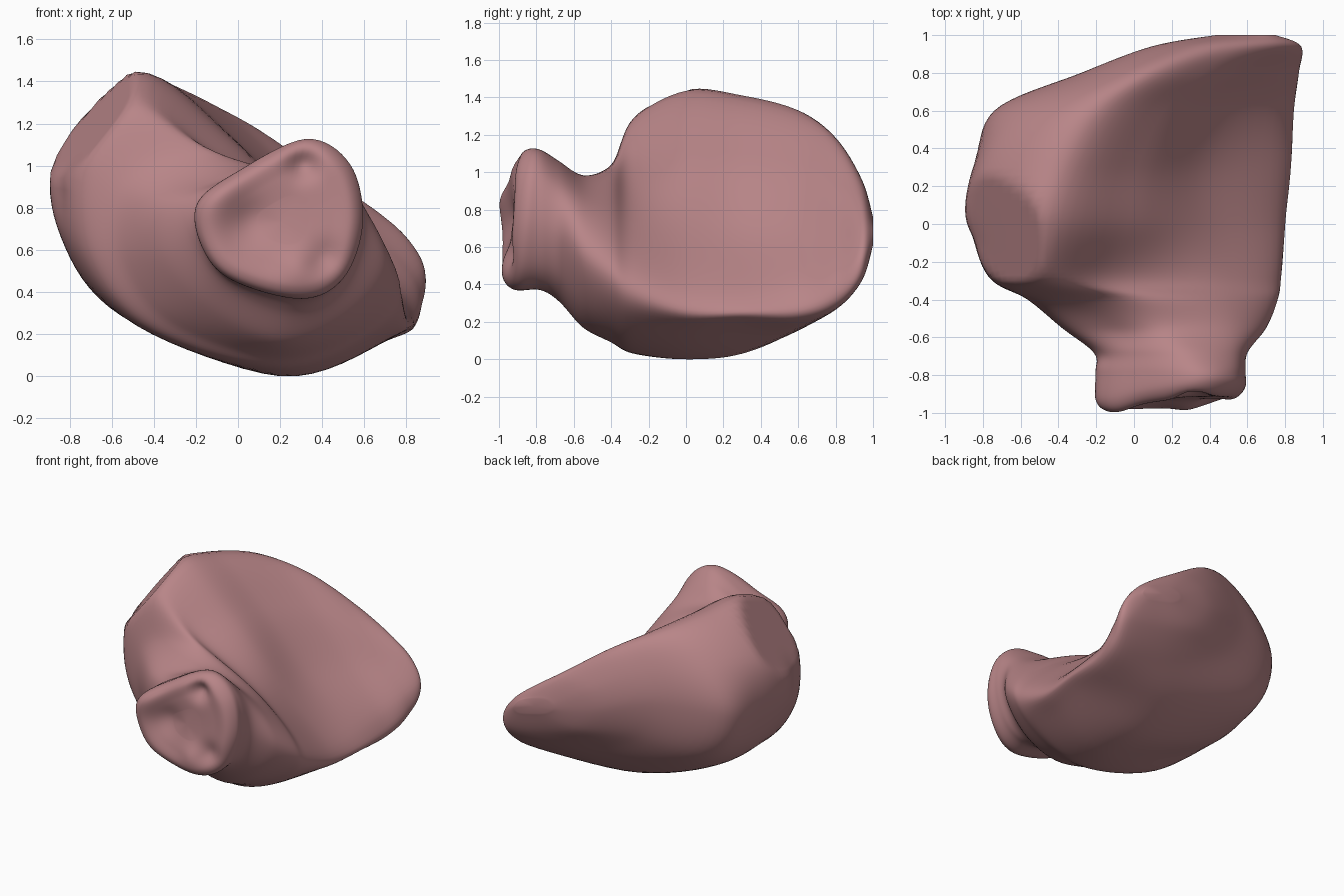
import bpy
import bmesh
import math
from mathutils import Vector

default_cube = bpy.data.objects.get("Cube")
if default_cube:
    bpy.data.objects.remove(default_cube, do_unlink=True)

# Cross-sections of the broad wedge: depth, then x/z pairs running from the
# upper rim down the outer wall, under the belly and back up the broad face
WEDGE = [
    (1, .5, .76, .44, .74, .44, .7, .5, .66, .6, .63, .71, .61, .75, .64, .7, .7, .6, .74),
    (.94, .32, .96, .14, .91, .1, .76, .25, .58, .55, .47, .83, .42, .88, .53, .76, .7, .53, .87),
    (.8, .06, 1.18, -.17, 1.09, -.28, .86, -.13, .57, .35, .33, .81, .27, .85, .44, .63, .69, .37, .96),
    (.6, -.22, 1.33, -.57, 1.15, -.74, .82, -.54, .44, .2, .17, .78, .2, .8, .36, .48, .68, .16, 1.05),
    (.3, -.4, 1.41, -.8, 1.13, -.82, .69, -.55, .3, .2, .03, .75, .19, .79, .32, .38, .68, .02, 1.1),
    (0, -.5, 1.44, -.86, 1.05, -.835, .65, -.54, .28, .2, 0, .69, .17, .78, .32, .39, .7, -.03, 1.12),
]

# Cross-sections of the shoulder, neck and knob
NECK = [
    (-.28, -.48, 1.29, -.74, 1.03, -.73, .58, -.43, .22, .2, .03, .65, .2, .77, .41, .45, .73, -.1, 1.05),
    (-.4, -.3, 1.03, -.53, .88, -.54, .56, -.31, .26, .2, .09, .59, .22, .76, .47, .51, .78, .09, 1),
    (-.55, -.11, .93, -.35, .82, -.36, .58, -.17, .34, .2, .17, .52, .28, .7, .56, .54, .84, .19, .98),
    (-.68, -.02, .95, -.19, .82, -.2, .64, -.06, .44, .25, .31, .48, .42, .6, .68, .53, .93, .28, 1.06),
    (-.78, 0, .97, -.19, .82, -.17, .62, -.03, .46, .3, .37, .5, .47, .59, .73, .53, 1, .32, 1.12),
]

STEPS = 8
KNOB_CENTRE = Vector((.22, 0, .74))


def section_points(section):
    depth, coords = section[0], section[1:]
    return [Vector((x, depth, z)) for x, z in zip(coords[::2], coords[1::2])]


def spline(a, b, c, d, t):
    """Smooth curve between b and c."""
    return (b * 2 + (c - a) * t + (a * 2 - b * 5 + c * 4 - d) * t ** 2
            + (b * 3 - a - c * 3 + d) * t ** 3) / 2


def refine_ring(ring):
    count = len(ring)
    return [spline(*(ring[(i + k) % count] for k in (-1, 0, 1, 2)), s / STEPS)
            for i in range(count) for s in range(STEPS)]


def refine_length(rings):
    last = len(rings) - 1
    result = []
    for i in range(last):
        four = [rings[min(max(i + k, 0), last)] for k in (-1, 0, 1, 2)]
        for s in range(STEPS):
            result.append([spline(*pts, s / STEPS) for pts in zip(*four)])
    return result + [rings[last]]


def knob_ring(ring, depth, scale):
    """Scaled copy of the knob outline, leaning back at the top and one side."""
    result = []
    for p in ring:
        q = KNOB_CENTRE + (p - KNOB_CENTRE) * scale
        lean = .07 * (q.z - KNOB_CENTRE.z) + .08 * (q.x - KNOB_CENTRE.x)
        result.append(Vector((q.x, depth + lean, q.z)))
    return result


def push(verts, centre, radius, offset):
    """Soft dent or swelling."""
    centre, offset = Vector(centre), Vector(offset)
    for v in verts:
        v.co += offset * math.exp(-((v.co - centre).length / radius) ** 2)


def flatten(verts, point, normal):
    """Press everything beyond a plane back onto it."""
    point, normal = Vector(point), Vector(normal).normalized()
    for v in verts:
        beyond = (v.co - point).dot(normal)
        if beyond > 0:
            v.co -= normal * beyond


# Loft all sections, rounding over the knob's front
rings = [section_points(s) for s in WEDGE + NECK]
knob = rings[-1]
for depth, scale in ((-.89, 1), (-.945, .86), (-.94, .6), (-.93, .3)):
    rings.append(knob_ring(knob, depth, scale))
rings = refine_length([refine_ring(r) for r in rings])

bm = bmesh.new()
loops = [[bm.verts.new(p) for p in ring] for ring in rings]
for near, far in zip(loops, loops[1:]):
    for i in range(len(near)):
        j = (i + 1) % len(near)
        bm.faces.new((near[i], near[j], far[j], far[i]))

# Close both ends with fans
for loop in (loops[0], loops[-1]):
    middle = bm.verts.new(sum((v.co for v in loop), Vector()) / len(loop))
    for i, v in enumerate(loop):
        bm.faces.new((v, loop[(i + 1) % len(loop)], middle))

# Oval facet on the high shoulder
flatten(bm.verts, (-.68, 0, 1.2), (-.75, -.24, .6))

# Lobe, pit and shallow hollows on the knob's front
push(bm.verts, (-.08, -.95, .84), .13, (0, -.035, 0))
push(bm.verts, (.05, -.95, .74), .12, (0, .04, 0))
push(bm.verts, (.31, -.91, 1.01), .07, (0, .06, 0))
push(bm.verts, (.42, -.94, .56), .08, (0, .03, 0))
push(bm.verts, (.28, -.95, .51), .09, (0, -.03, 0))

# Groove under the facet
push(bm.verts, (-.84, -.1, .87), .1, (.025, .01, 0))

bmesh.ops.recalc_face_normals(bm, faces=bm.faces)
mesh = bpy.data.meshes.new("bone_body")
bm.to_mesh(mesh)
bm.free()

bone = bpy.data.objects.new("bone_body", mesh)
bpy.context.collection.objects.link(bone)
mesh.shade_smooth()

# Dusty pink
colour = (.48, .235, .245, 1)
pink = bpy.data.materials.new("dusty_pink")
pink.use_nodes = True
pink.diffuse_color = colour
pink.node_tree.nodes["Principled BSDF"].inputs["Base Color"].default_value = colour
mesh.materials.append(pink)
